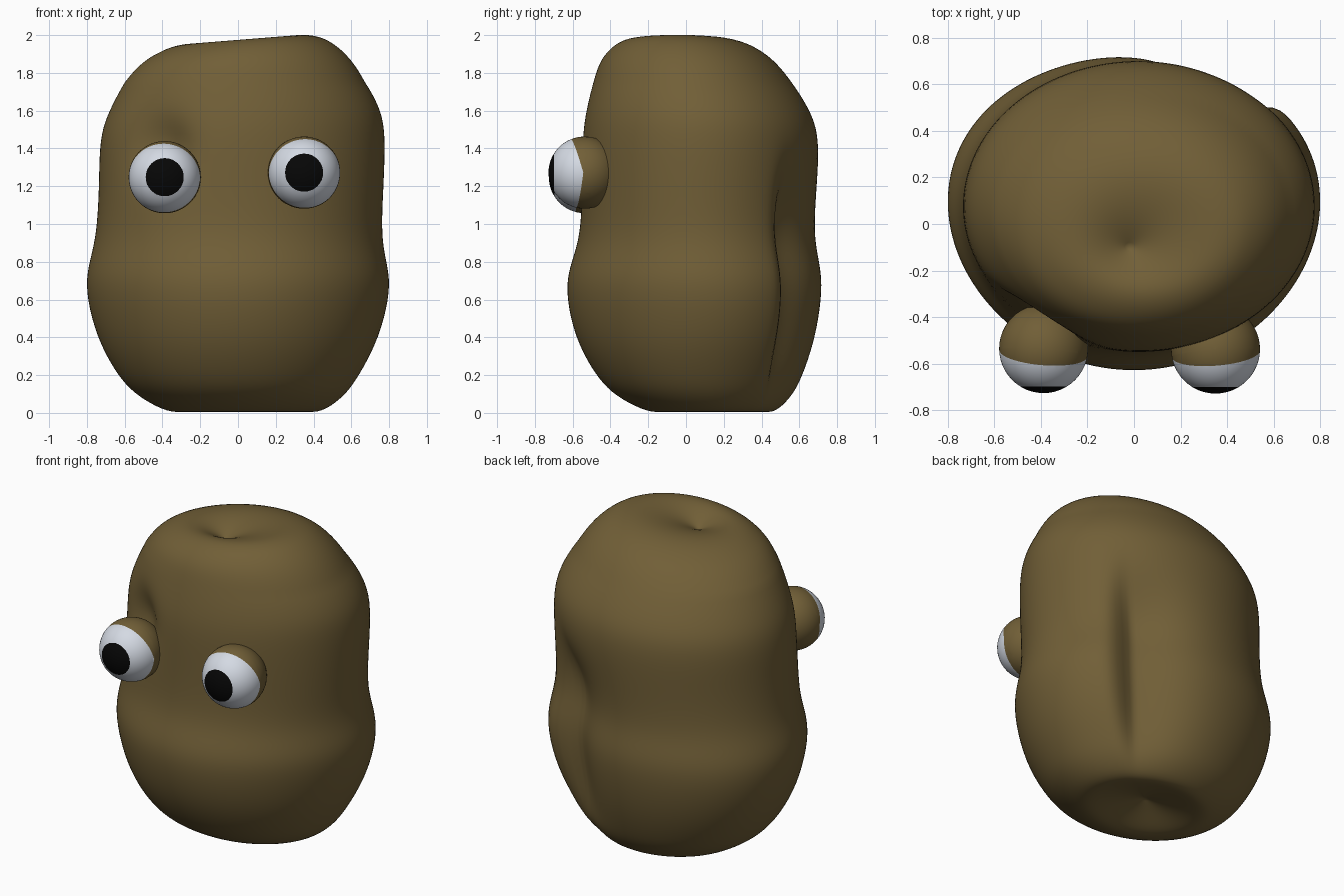
import bpy, bmesh, math
from mathutils import Vector

if "Cube" in bpy.data.objects:
    bpy.data.objects.remove(bpy.data.objects["Cube"])


def material(name, rgb):
    m = bpy.data.materials.new(name)
    m.use_nodes = True
    m.diffuse_color = (*rgb, 1)
    m.node_tree.nodes["Principled BSDF"].inputs["Base Color"].default_value = (*rgb, 1)
    return m


brown = material("potato brown", (0.165, 0.114, 0.038))
white = material("eye white", (0.66, 0.70, 0.77))
black = material("pupil black", (0.002, 0.002, 0.002))


def finish(bm, name, mats):
    bmesh.ops.recalc_face_normals(bm, faces=bm.faces)
    for f in bm.faces:
        f.smooth = True
    mesh = bpy.data.meshes.new(name)
    bm.to_mesh(mesh)
    bm.free()
    for m in mats:
        mesh.materials.append(m)
    obj = bpy.data.objects.new(name, mesh)
    bpy.context.collection.objects.link(obj)
    return obj


# Body outline from bottom dimple to top dimple: z, x min, x max, y min, y max
OUTLINE = [
    (.10, 0, 0, .1, .1), (.06, -.13, .15, 0, .22), (.012, -.27, .33, -.11, .39),
    (.005, -.37, .44, -.2, .47), (.09, -.53, .56, -.37, .56), (.2, -.635, .64, -.475, .62),
    (.4, -.745, .745, -.585, .69), (.65, -.805, .805, -.635, .728), (.8, -.785, .785, -.605, .712),
    (.95, -.75, .76, -.56, .685), (1.2, -.735, .77, -.55, .695), (1.45, -.73, .778, -.547, .702),
    (1.6, -.68, .755, -.527, .655), (1.75, -.6, .675, -.49, .56), (1.87, -.52, .575, -.45, .46),
    (1.95, -.41, .45, -.37, .33), (1.98, -.26, .32, -.28, .18), (1.95, -.13, .12, -.19, .02),
    (1.89, -.02, -.02, -.1, -.1),
]
SEGMENTS, STEPS, RELAX = 144, 5, 8


def smooth_rows(rows):
    """Pass a smooth curve through the outline rows, then relax it."""
    pts = [Vector(r) for r in rows]
    out = []
    for i in range(len(pts) - 1):
        a, b = pts[max(i - 1, 0)], pts[i]
        c, d = pts[i + 1], pts[min(i + 2, len(pts) - 1)]
        for k in range(STEPS):
            t = k / STEPS
            out.append(b + (c - a) * (t / 2) + (a * 2 - b * 5 + c * 4 - d) * (t * t / 2)
                       + (b * 3 - a - c * 3 + d) * (t ** 3 / 2))
    out.append(pts[-1])
    for _ in range(RELAX):
        out[1:-1] = [(a + b * 2 + c) / 4 for a, b, c in zip(out, out[1:], out[2:])]
    return out


def body_point(row, angle):
    z, x0, x1, y0, y1 = row
    # Vertical groove on the back, steep on one flank and broad on the other
    off = math.degrees(angle) - 50
    width = 7 if off < 0 else 25
    groove = .2 * math.exp(-(off / width) ** 2 - ((z - .68) / .54) ** 4)
    scale = (1 - groove) / 2
    p = Vector(((x0 + x1) / 2 + (x1 - x0) * scale * math.cos(angle),
                (y0 + y1) / 2 + (y1 - y0) * scale * math.sin(angle), z))
    # Egg-shaped belly, widest towards the back
    p.y += .1 * (x1 - x0) / 3 * math.cos(angle) ** 2 * math.exp(-((z - .55) / .4) ** 2)
    # Hollow above one eye
    d = (p - Vector((-.42, -.42, 1.4))).length
    p += Vector((.7, .7, 0)) * .085 * math.exp(-(d / .17) ** 2)
    # Sloping crown
    p.z += .08 * p.x * min(max((z - 1.75) / .19, 0), 1)
    return p


bm = bmesh.new()
rows = smooth_rows(OUTLINE)
rings = [[bm.verts.new(body_point(r, math.tau * i / SEGMENTS)) for i in range(SEGMENTS)]
         for r in rows[1:-1]]
for lower, upper in zip(rings, rings[1:]):
    for i in range(SEGMENTS):
        j = (i + 1) % SEGMENTS
        bm.faces.new((lower[i], lower[j], upper[j], upper[i]))
for ring, row in ((rings[0], rows[0]), (rings[-1], rows[-1])):
    pole = bm.verts.new(body_point(row, 0))
    for i in range(SEGMENTS):
        bm.faces.new((ring[i], ring[(i + 1) % SEGMENTS], pole))
finish(bm, "potato_body", [brown])


# Eyes: one ball each, cut along the lid edges and the pupil edge
def eye(name, centre, side):
    bm = bmesh.new()
    bmesh.ops.create_uvsphere(bm, u_segments=48, v_segments=32, radius=.191)
    upper = Vector((-.08 * side, 1, .28))
    lower = Vector((-.08 * side, 1, -.12))
    front = Vector((0, 1, 0))
    lid, rim = -.022, -.162
    for n, dist in ((upper, lid), (lower, lid), (front, rim)):
        bmesh.ops.bisect_plane(bm, geom=bm.verts[:] + bm.edges[:] + bm.faces[:],
                               plane_co=n * (dist / n.length_squared), plane_no=n)
    for f in bm.faces:
        c = f.calc_center_median()
        edge = upper if c.z > 0 else lower
        if c.y < rim:
            f.material_index = 2
        elif c.dot(edge) < lid:
            f.material_index = 1
    obj = finish(bm, name, [brown, white, black])
    obj.location = centre


eye("right_eye", (-.388, -.535, 1.248), -1)
eye("left_eye", (.35, -.537, 1.272), 1)
